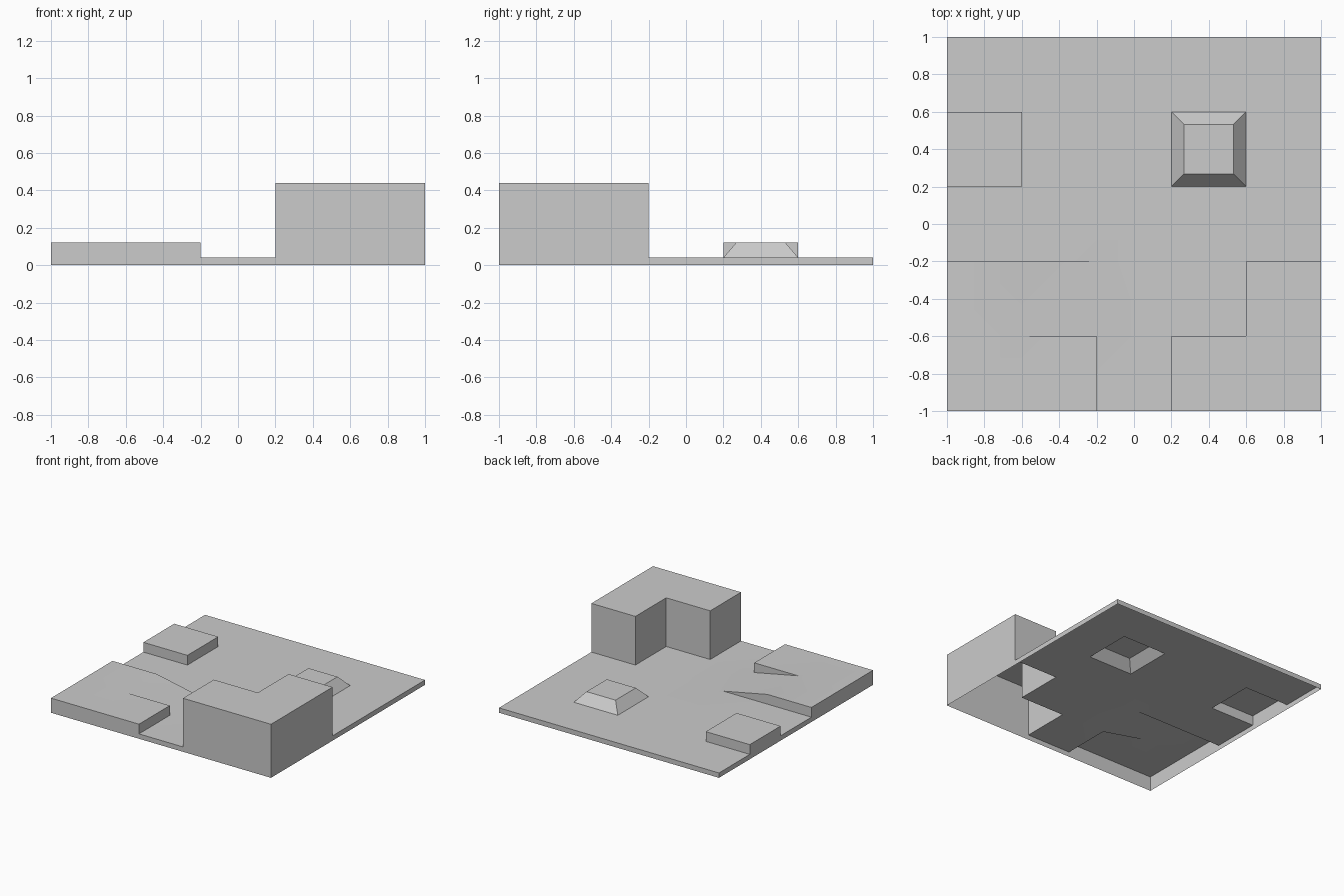
import bpy, bmesh

if "Cube" in bpy.data.objects:
    bpy.data.objects.remove(bpy.data.objects["Cube"])

CELL, N = 0.4, 5
LOW, MID, HIGH = 0.04, 0.12, 0.44

# Height of each tile cell, front row first; everything else is plain ground
heights = {(i, j): LOW for i in range(N) for j in range(N)}
for c in [(0, 0), (1, 0), (0, 1), (0, 3)]:
    heights[c] = MID
for c in [(3, 0), (4, 0), (4, 1)]:
    heights[c] = HIGH
RAMP, MOUND = (1, 1), (3, 3)


def height(cell, corner):
    """Height of a cell's surface at a grid corner (0 outside the tile)."""
    if cell == RAMP:
        return MID if corner[0] == cell[0] else LOW
    return heights.get(cell, 0.0)


def point(corner, z):
    return (corner[0] * CELL - 1, corner[1] * CELL - 1, z)


def make_object(name, faces):
    """Build an open shell from lists of points, welding shared corners."""
    bm = bmesh.new()
    for pts in faces:
        pts = list(dict.fromkeys(pts))
        bm.faces.new([bm.verts.new(p) for p in pts])
    bmesh.ops.remove_doubles(bm, verts=bm.verts[:], dist=1e-4)
    mesh = bpy.data.meshes.new(name)
    bm.to_mesh(mesh)
    bm.free()
    ob = bpy.data.objects.new(name, mesh)
    bpy.context.collection.objects.link(ob)
    bpy.ops.object.select_all(action='DESELECT')
    ob.select_set(True)
    bpy.context.view_layer.objects.active = ob
    bpy.ops.object.shade_smooth_by_angle(angle=0.5)
    return ob


# Stepped ground: cell tops plus walls down to every lower neighbour
faces = []
for (i, j) in heights:
    ring = [(i, j), (i + 1, j), (i + 1, j + 1), (i, j + 1)]
    if (i, j) != MOUND:
        faces.append([point(c, height((i, j), c)) for c in ring])
    for k, (di, dj) in enumerate([(0, -1), (1, 0), (0, 1), (-1, 0)]):
        p, q = ring[k], ring[(k + 1) % 4]
        other = (i + di, j + dj)
        hp, hq = height((i, j), p), height((i, j), q)
        lp, lq = height(other, p), height(other, q)
        if hp >= lp and hq >= lq and hp + hq > lp + lq:
            faces.append([point(p, lp), point(q, lq), point(q, hq), point(p, hp)])
make_object("terrain_tile", faces)

# Small mound with sloped sides, open underneath
def square(half, z):
    return [(0.4 + sx * half, 0.4 + sy * half, z)
            for sx, sy in [(-1, -1), (1, -1), (1, 1), (-1, 1)]]

base, top = square(0.2, LOW), square(0.132, MID)
sides = [[base[k], base[(k + 1) % 4], top[(k + 1) % 4], top[k]] for k in range(4)]
make_object("sloped_mound", sides + [top])
